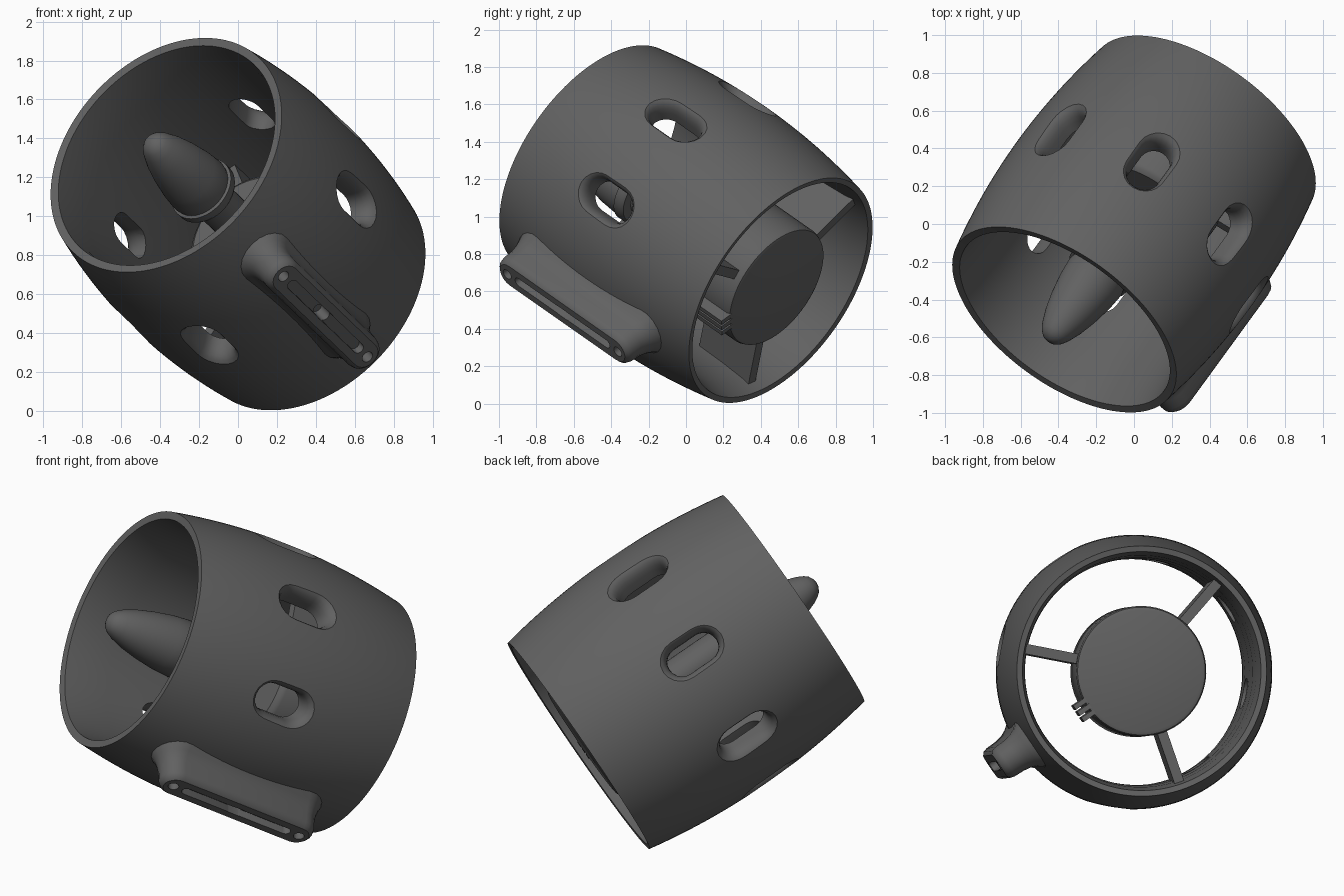
import bpy, bmesh, math
from mathutils import Matrix, Vector

if "Cube" in bpy.data.objects:
    bpy.data.objects.remove(bpy.data.objects["Cube"])

# Tilted frame: local Z is the duct axis (front to rear), local X points up-most
A = Vector((0.51, 0.70, -0.49)).normalized()
U = (Vector((0, 0, 1)) - A * A.z).normalized()
V = A.cross(U)
FRAME = Matrix.Translation((0, 0, 0.96)) @ Matrix((U, V, A)).transposed().to_4x4()

# Dark grey plastic
MAT = bpy.data.materials.new("dark_grey")
MAT.diffuse_color = (0.12, 0.12, 0.12, 1)
MAT.use_nodes = True
MAT.node_tree.nodes["Principled BSDF"].inputs["Base Color"].default_value = MAT.diffuse_color


def finish(name, bm):
    bmesh.ops.remove_doubles(bm, verts=bm.verts, dist=1e-5)
    bmesh.ops.recalc_face_normals(bm, faces=bm.faces)
    me = bpy.data.meshes.new(name)
    bm.to_mesh(me)
    bm.free()
    me.materials.append(MAT)
    ob = bpy.data.objects.new(name, me)
    ob.matrix_world = FRAME
    bpy.context.collection.objects.link(ob)
    return ob


def loft(rings, closed=False):
    """Skin a list of equal point loops; cap the ends unless closed."""
    bm = bmesh.new()
    vs = [[bm.verts.new(p) for p in r] for r in rings]
    n = len(vs[0])
    pairs = list(zip(vs, vs[1:])) + ([(vs[-1], vs[0])] if closed else [])
    for a, b in pairs:
        for i in range(n):
            j = (i + 1) % n
            bm.faces.new((a[i], a[j], b[j], b[i]))
    if not closed:
        bm.faces.new(vs[0])
        bm.faces.new(vs[-1])
    return bm


def revolve(name, profile, segs=64, closed=False):
    rings = [[(r * math.cos(2 * math.pi * i / segs), r * math.sin(2 * math.pi * i / segs), s)
              for i in range(segs)] for s, r in profile]
    return finish(name, loft(rings, closed))


def radial_stadium(name, deg, rows, s0=0.0, k=10):
    """Stack of stadium outlines (radius, half width, half length) pointing outward at an angle."""
    t = math.radians(deg)
    er, et = Vector((math.cos(t), math.sin(t), 0)), Vector((-math.sin(t), math.cos(t), 0))
    rings = []
    for r, hw, hl in rows:
        ring = []
        for end in (1, -1):
            for i in range(k + 1):
                a = math.pi * i / k + (0 if end > 0 else math.pi)
                ring.append(er * r + et * hw * math.cos(a)
                            + Vector((0, 0, s0 + end * (hl - hw) + hw * math.sin(a))))
        rings.append(ring)
    return finish(name, loft(rings))


def radial_box(name, deg, r0, r1, width, s0, s1, offset=0.0):
    bm = bmesh.new()
    bmesh.ops.create_cube(bm, size=1, matrix=Matrix.Rotation(math.radians(deg), 4, 'Z')
                          @ Matrix.Translation(((r0 + r1) / 2, offset, (s0 + s1) / 2))
                          @ Matrix.Diagonal((r1 - r0, width, s1 - s0, 1)))
    return finish(name, bm)


def cut(ob, cutters):
    for c in cutters:
        c.hide_render = True
        m = ob.modifiers.new("cut", 'BOOLEAN')
        m.operation, m.object, m.solver = 'DIFFERENCE', c, 'EXACT'
    dg = bpy.context.evaluated_depsgraph_get()
    me = bpy.data.meshes.new_from_object(ob.evaluated_get(dg))
    ob.modifiers.clear()
    ob.data = me
    for c in cutters:
        bpy.data.objects.remove(c)


# Barrel-shaped duct shell
outer = [(0.72 * t / 12, 0.758 - 0.067 * abs(t / 12) ** 2) for t in range(-12, 13)]
inner = [(0.715, 0.66), (0.6, 0.64), (0.45, 0.63), (0.2, 0.625), (-0.2, 0.625),
         (-0.45, 0.628), (-0.6, 0.634), (-0.715, 0.648)]
duct = revolve("duct_shell", outer + inner, 128, closed=True)

# Seven flared slots around the shell (the eighth place carries the mount)
SLOT = [(0.5, 0.083, 0.155), (0.67, 0.083, 0.155), (0.70, 0.086, 0.158), (0.725, 0.094, 0.166),
        (0.742, 0.106, 0.178), (0.757, 0.125, 0.197), (0.80, 0.19, 0.262)]
cut(duct, [radial_stadium("slot_cutter", d, SLOT, -0.055)
           for d in (-144, -99, -54, -9, 36, 81, 171)])

# Mounting rail with groove and screw holes
MOUNT = 126
rail = radial_stadium("mount_rail", MOUNT, [
    (0.67, 0.18, 0.555), (0.72, 0.15, 0.54), (0.755, 0.122, 0.525), (0.79, 0.106, 0.512),
    (0.83, 0.099, 0.503), (0.89, 0.097, 0.50), (0.915, 0.09, 0.492), (0.93, 0.072, 0.475)])
cut(rail, [radial_stadium("groove_cutter", MOUNT, [(0.885, 0.028, 0.36), (1.0, 0.028, 0.36)])] +
    [radial_stadium("hole_cutter", MOUNT, [(0.8, 0.03, l), (1.01, 0.03, l)], s)
     for s, l in ((-0.42, 0.0301), (0, 0.06), (0.42, 0.0301))])

# Rear motor hub, shaft and pointed spinner
revolve("motor_hub", [(0.1, 0.33), (0.115, 0.35), (0.135, 0.36), (0.67, 0.36),
                      (0.688, 0.353), (0.695, 0.335)])
revolve("shaft", [(-0.36, 0.11), (0.12, 0.11)], 32)
revolve("spinner", [(-0.875, 0.002), (-0.871, 0.025), (-0.858, 0.05), (-0.836, 0.069),
                    (-0.80, 0.088), (-0.72, 0.116), (-0.62, 0.14), (-0.50, 0.16), (-0.40, 0.168),
                    (-0.375, 0.163), (-0.37, 0.178), (-0.33, 0.178), (-0.31, 0.165)])

# Three struts holding the hub
for i, d in enumerate((-39, 81, 201)):
    radial_box(f"strut_{i + 1}", d, 0.33, 0.65, 0.055, 0.27, 0.65)

# Three wire leads on the hub, facing the mount
for i in range(3):
    radial_box(f"wire_lead_{i + 1}", MOUNT, 0.34, 0.42, 0.028, 0.5, 0.695, (i - 1) * 0.04)

# Smooth shading with sharp edges kept
for ob in bpy.data.objects:
    ob.select_set(True)
    bpy.context.view_layer.objects.active = ob
bpy.ops.object.shade_smooth_by_angle(angle=math.radians(35))
